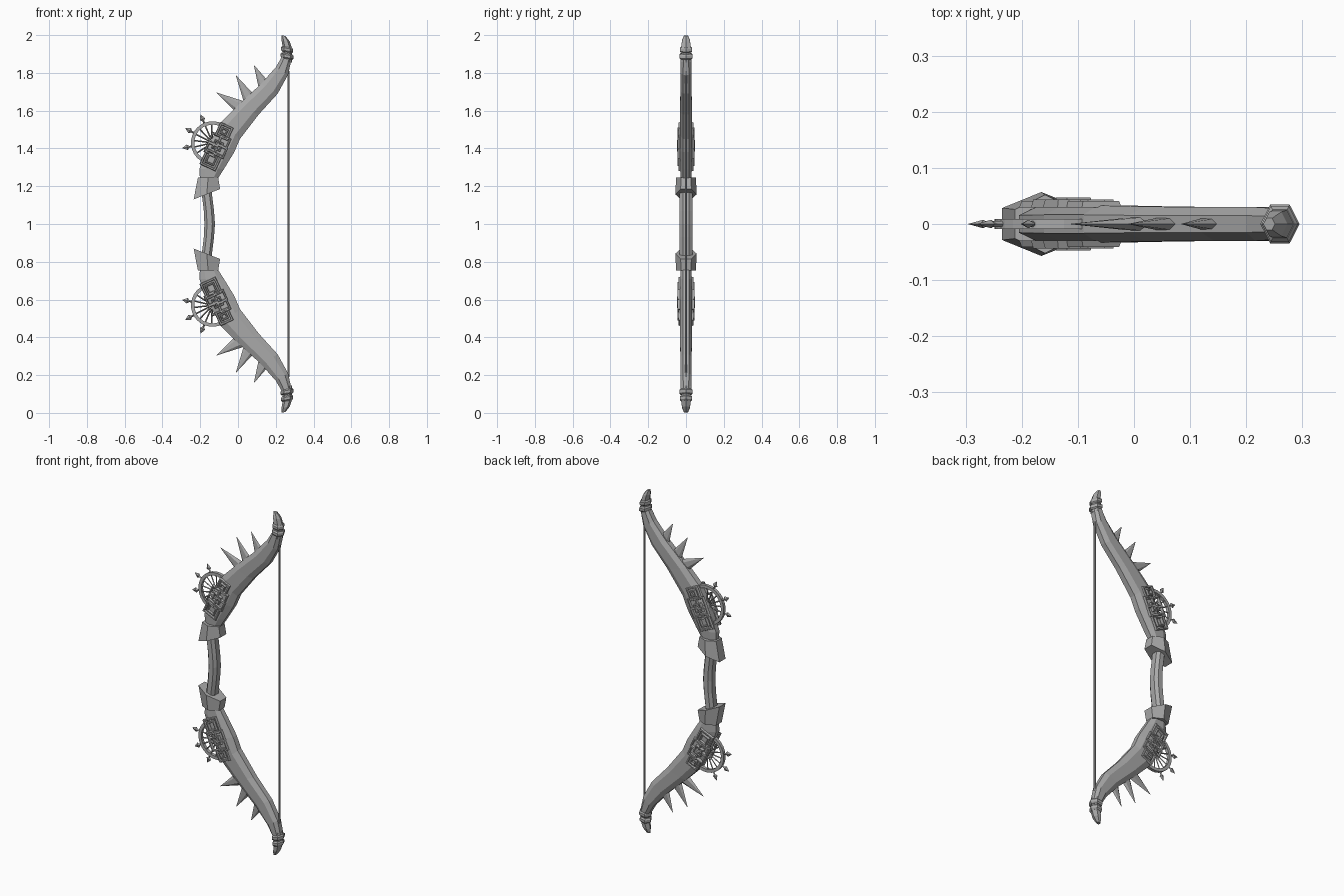
import bpy, bmesh, math
from mathutils import Vector

cube = bpy.data.objects.get("Cube")
if cube:
    bpy.data.objects.remove(cube)

grey = bpy.data.materials.new("plain grey")
grey.use_nodes = True
colour = (0.4, 0.4, 0.4, 1)
grey.diffuse_color = colour
grey.node_tree.nodes["Principled BSDF"].inputs["Base Color"].default_value = colour


def finish(name, bm, mirror=(False, False, True)):
    """Store the mesh around the bow's middle height and mirror it."""
    bmesh.ops.recalc_face_normals(bm, faces=bm.faces)
    bmesh.ops.translate(bm, verts=bm.verts, vec=(0, 0, -1))
    mesh = bpy.data.meshes.new(name)
    bm.to_mesh(mesh)
    bm.free()
    mesh.materials.append(grey)
    ob = bpy.data.objects.new(name, mesh)
    ob.location.z = 1
    bpy.context.collection.objects.link(ob)
    if any(mirror):
        mod = ob.modifiers.new("Mirror", 'MIRROR')
        mod.use_axis = mirror
        mod.use_mirror_merge = False
    return ob


def loft(bm, rings, caps=True, closed=False):
    """Skin a list of equal point rings."""
    loops = [[bm.verts.new(p) for p in r] for r in rings]
    n = len(loops[0])
    pairs = list(zip(loops, loops[1:]))
    if closed:
        pairs.append((loops[-1], loops[0]))
    for a, b in pairs:
        for i in range(n):
            j = (i + 1) % n
            bm.faces.new((a[i], a[j], b[j], b[i]))
    if caps and not closed:
        bm.faces.new(loops[0])
        bm.faces.new(loops[-1])


def section(outer, inner, depth, cut=0.25, flat=0.5):
    """Chamfered cross-section between an outer and an inner edge point."""
    a, b = Vector((outer[0], 0, outer[1])), Vector((inner[0], 0, inner[1]))
    plan = [(0, -flat), (cut, -1), (1 - cut, -1), (1, -flat),
            (1, flat), (1 - cut, 1), (cut, 1), (0, flat)]
    return [a.lerp(b, t) + Vector((0, s * depth, 0)) for t, s in plan]


def rod(bm, start, end, r1, r2, sides=6, squash=1.0):
    """Tapered bar between two points in the plane of the bow."""
    a, b = Vector((start[0], 0, start[1])), Vector((end[0], 0, end[1]))
    side = (b - a).normalized().cross(Vector((0, 1, 0)))
    rings = []
    for c, r in ((a, r1), (b, r2)):
        rings.append([c + side * r * math.cos(k * math.tau / sides)
                      + Vector((0, r * squash * math.sin(k * math.tau / sides), 0))
                      for k in range(sides)])
    loft(bm, rings)


# Curved limb, thick near the collar and thin at the tip
bm = bmesh.new()
limb = [((-0.20, 1.22), (-0.12, 1.22), 0.028),
        ((-0.205, 1.29), (-0.075, 1.29), 0.031),
        ((-0.16, 1.41), (-0.02, 1.38), 0.033),
        ((-0.09, 1.54), (0.01, 1.45), 0.033),
        ((-0.01, 1.62), (0.11, 1.58), 0.031),
        ((0.12, 1.74), (0.21, 1.69), 0.030),
        ((0.20, 1.83), (0.265, 1.79), 0.030),
        ((0.235, 1.89), (0.285, 1.88), 0.028)]
loft(bm, [section(*s) for s in limb])
finish("limb", bm)

# Bent grip in the middle
bm = bmesh.new()
loft(bm, [section((-0.178, 1), (-0.122, 1), 0.034),
          section((-0.181, 1.07), (-0.127, 1.07), 0.034),
          section((-0.197, 1.20), (-0.143, 1.20), 0.034)], caps=False)
finish("grip", bm)

# Six-sided flared collar
bm = bmesh.new()


def collar_ring(left, right, depth):
    a, b = Vector((left[0], 0, left[1])), Vector((right[0], 0, right[1]))
    return [a.lerp(b, t) + Vector((0, s * depth, 0))
            for t, s in ((0, -.5), (.5, -1), (1, -.5), (1, .5), (.5, 1), (0, .5))]


loft(bm, [collar_ring((-0.235, 1.13), (-0.095, 1.185), 0.057),
          collar_ring((-0.212, 1.245), (-0.105, 1.245), 0.052)])
finish("collar", bm)

# Tip horn with two bands
bm = bmesh.new()


def round_ring(x, z, r, tilt=0.15):
    return [(x + r * .87 * math.cos(k * math.tau / 6),
             r * math.sin(k * math.tau / 6),
             z - tilt * r * math.cos(k * math.tau / 6)) for k in range(6)]


loft(bm, [round_ring(0.26, 1.86, 0.029), round_ring(0.262, 1.93, 0.029),
          round_ring(0.252, 1.97, 0.025), round_ring(0.241, 1.997, 0.012)])
finish("tip_horn", bm)
bm = bmesh.new()
for z, r in ((1.888, 0.040), (1.923, 0.037)):
    loft(bm, [round_ring(0.26, z - 0.014, r - 0.007), round_ring(0.26, z - 0.007, r),
              round_ring(0.26, z + 0.007, r), round_ring(0.26, z + 0.014, r - 0.007)])
finish("tip_bands", bm)

# Three thorns along the outer edge
bm = bmesh.new()
for base, tip in (((0.01, 1.62), (-0.113, 1.695)),
                  ((0.065, 1.655), (-0.01, 1.785)),
                  ((0.145, 1.72), (0.085, 1.84))):
    rod(bm, base, tip, 0.036, 0.001, 6, 0.4)
finish("thorns", bm)

# Spoked wheel set into the outer edge, with arrow points
bm = bmesh.new()
cx, cz, radius = -0.135, 1.43, 0.105


def polar(r, degrees):
    a = math.radians(degrees)
    return cx + r * math.cos(a), cz + r * math.sin(a)


rings = []
for i in range(17):
    angle = 60 + i * 200 / 16
    rings.append([(*polar(radius + dr, angle), y) for dr, y in
                  ((-.009, -.009), (.009, -.009), (.009, .009), (-.009, .009))])
loft(bm, [[(x, y, z) for x, z, y in r] for r in rings])
for angle in (93, 113, 133, 153, 173, 193, 213):
    rod(bm, polar(0.02, angle), polar(radius, angle), 0.004, 0.004, 4)
for angle in (113, 152, 190):
    rod(bm, polar(radius, angle), polar(0.13, angle), 0.005, 0.005, 4)
    rod(bm, polar(0.125, angle), polar(0.136, angle), 0.005, 0.015, 4, 0.5)
    rod(bm, polar(0.136, angle), polar(0.162, angle), 0.015, 0.001, 4, 0.5)
finish("wheel", bm)

# Interlaced square knotwork on both faces
bm = bmesh.new()
along = Vector((0.42, 0, 0.91)).normalized()
across = Vector((0.91, 0, -0.42)).normalized()
middle = Vector((-0.108, 0, 1.415))


def frame(u, v, half, width=0.014, lift=0.0):
    centre = middle + along * u + across * v
    rings = []
    for h, y in ((half, 0.029), (half - width * .25, 0.041 + lift),
                 (half - width * .75, 0.041 + lift), (half - width, 0.029)):
        rings.append([centre + along * (a * h) + across * (b * h) - Vector((0, y, 0))
                      for a, b in ((-1, -1), (1, -1), (1, 1), (-1, 1))])
    loft(bm, rings, caps=False)


for end, half in ((-1, 0.047), (1, 0.039)):
    frame(end * 0.082, 0, half)
    frame(end * 0.082, 0, half - 0.02, 0.011, 0.003)
for u, v in ((-0.03, -0.024), (-0.022, 0.026), (0.025, -0.026), (0.033, 0.022)):
    frame(u, v, 0.031, 0.012, 0.003)
frame(0, 0, 0.026, 0.011, 0.006)
finish("knotwork", bm, (False, True, True))

# Bowstring
bm = bmesh.new()
rod(bm, (0.267, 0.19), (0.267, 1.81), 0.006, 0.006, 6)
finish("bowstring", bm, (False, False, False))
